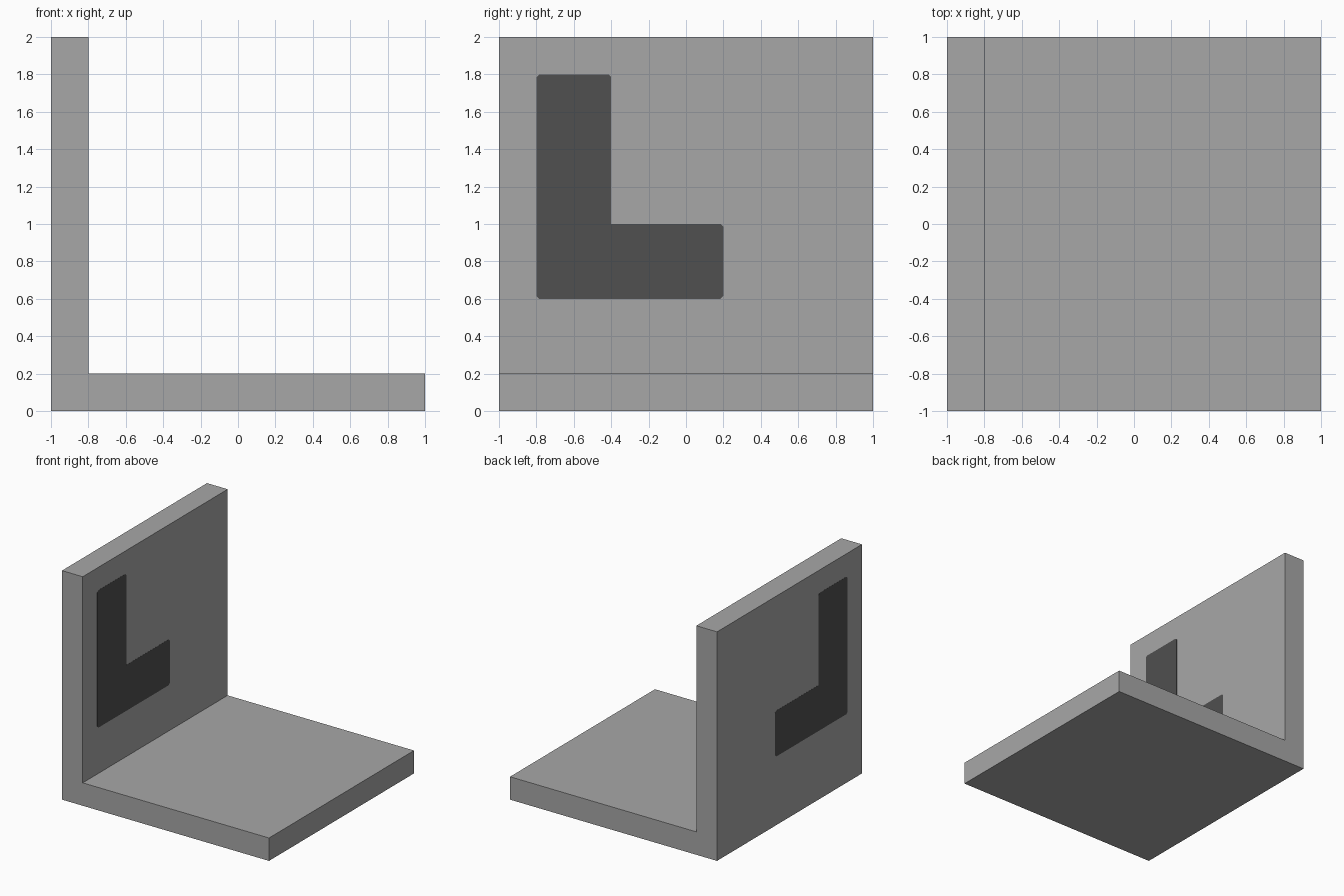
import bpy, bmesh
from mathutils import Vector

if "Cube" in bpy.data.objects:
    bpy.data.objects.remove(bpy.data.objects["Cube"])


def material(name, value):
    m = bpy.data.materials.new(name)
    m.diffuse_color = (value, value, value, 1.0)
    m.use_nodes = True
    m.node_tree.nodes["Principled BSDF"].inputs["Base Color"].default_value = m.diffuse_color
    return m


def prism(name, profile, offset, mat):
    """Extrude a closed outline of 3D points along an offset."""
    bm = bmesh.new()
    face = bm.faces.new([bm.verts.new(p) for p in profile])
    ext = bmesh.ops.extrude_face_region(bm, geom=[face])
    verts = [g for g in ext["geom"] if isinstance(g, bmesh.types.BMVert)]
    bmesh.ops.translate(bm, verts=verts, vec=Vector(offset))
    bmesh.ops.recalc_face_normals(bm, faces=bm.faces)
    mesh = bpy.data.meshes.new(name)
    bm.to_mesh(mesh)
    bm.free()
    obj = bpy.data.objects.new(name, mesh)
    mesh.materials.append(mat)
    bpy.context.collection.objects.link(obj)
    return obj


grey = material("mid grey", 0.39)
dark = material("dark grey", 0.08)

# Floor slab and upright wall in one piece
section = [(-1, 0), (1, 0), (1, 0.2), (-0.8, 0.2), (-0.8, 2), (-1, 2)]
prism("angle_bracket", [(x, -1, z) for x, z in section], (0, 2, 0), grey)

# Dark angular patch showing on both wall faces, outer corners clipped
c = 0.015
patch = [(-0.8 + c, 0.6), (0.2 - c, 0.6), (0.2, 0.6 + c), (0.2, 1.0 - c),
         (0.2 - c, 1.0), (-0.4, 1.0), (-0.4, 1.8 - c), (-0.4 - c, 1.8),
         (-0.8 + c, 1.8), (-0.8, 1.8 - c), (-0.8, 0.6 + c)]
t = 0.001
for name, x in (("inner_wall_patch", -0.8 - t), ("outer_wall_patch", -1 - t)):
    prism(name, [(x, y, z) for y, z in patch], (2 * t, 0, 0), dark)
